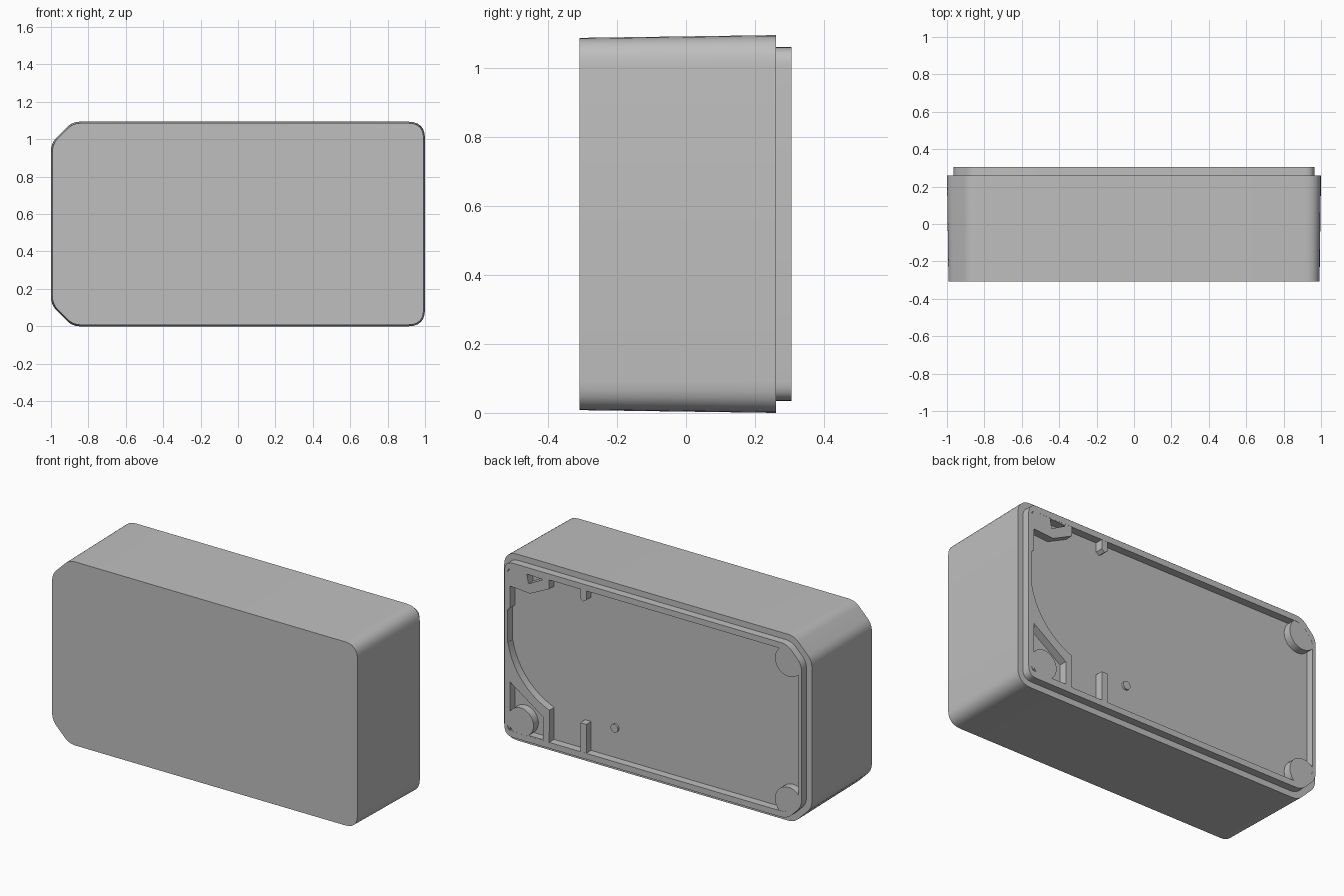
import bpy, bmesh, math
from mathutils import Vector, Matrix

cube = bpy.data.objects.get("Cube")
if cube:
    bpy.data.objects.remove(cube, do_unlink=True)

HEIGHT = 1.094
FRONT, SHOULDER, RIM = -0.308, 0.26, 0.306

grey = bpy.data.materials.new("plain grey plastic")
grey.use_nodes = True
grey.diffuse_color = (0.52, 0.52, 0.52, 1)
grey.node_tree.nodes["Principled BSDF"].inputs["Base Color"].default_value = (0.52, 0.52, 0.52, 1)


def rounded(corners, steps=6):
    """Polygon whose corners (x, z, setback) are rounded off."""
    out = []
    for i, (x, z, t) in enumerate(corners):
        p = Vector((x, z))
        before = Vector(corners[i - 1][:2])
        after = Vector(corners[(i + 1) % len(corners)][:2])
        a = p + (before - p).normalized() * t
        b = p + (after - p).normalized() * t
        for s in range(steps + 1):
            u = s / steps
            out.append(a * (1 - u) ** 2 + p * 2 * u * (1 - u) + b * u * u)
    return out


def outline(ix, iz):
    """Case outline: chamfered at -x, rounded at +x, inset by ix and iz."""
    l, r, lo, hi = -1 + ix, 1 - ix, iz, HEIGHT - iz
    c = 0.115 - 0.586 * (ix + iz) / 2
    t, q = 0.09 - (ix + iz) / 2, 0.04
    return rounded([(l, lo + c, q), (l + c, lo, q), (r, lo, t),
                    (r, hi, t), (l + c, hi, q), (l, hi - c, q)])


def arc(cx, cz, r, start, end, n=24):
    angles = [math.radians(start + (end - start) * i / n) for i in range(n + 1)]
    return [(cx + r * math.cos(a), cz + r * math.sin(a)) for a in angles]


def finish(name, mesh):
    mesh.materials.clear()
    mesh.materials.append(grey)
    bm = bmesh.new()
    bm.from_mesh(mesh)
    bmesh.ops.remove_doubles(bm, verts=bm.verts, dist=1e-5)
    bmesh.ops.recalc_face_normals(bm, faces=bm.faces)
    bm.to_mesh(mesh)
    bm.free()
    obj = bpy.data.objects.new(name, mesh)
    bpy.context.collection.objects.link(obj)
    bpy.ops.object.select_all(action='DESELECT')
    obj.select_set(True)
    bpy.context.view_layer.objects.active = obj
    bpy.ops.object.shade_smooth_by_angle(angle=math.radians(30))
    return obj


def plate(name, loops, y0=SHOULDER - 0.01, y1=RIM - 0.0005):
    """Extrude an x-z profile along y; loops after the first are holes."""
    curve = bpy.data.curves.new(name, 'CURVE')
    curve.dimensions = '2D'
    curve.fill_mode = 'BOTH'
    curve.extrude = (y1 - y0) / 2
    for loop in loops:
        spline = curve.splines.new('POLY')
        spline.points.add(len(loop) - 1)
        for point, (x, z) in zip(spline.points, loop):
            point.co = (x, z, 0, 1)
        spline.use_cyclic_u = True
    helper = bpy.data.objects.new(name + " profile", curve)
    bpy.context.collection.objects.link(helper)
    graph = bpy.context.evaluated_depsgraph_get()
    mesh = bpy.data.meshes.new_from_object(helper.evaluated_get(graph))
    bpy.data.objects.remove(helper, do_unlink=True)
    mesh.transform(Matrix.Translation((0, (y0 + y1) / 2, 0)) @ Matrix.Rotation(math.pi / 2, 4, 'X'))
    return finish(name, mesh)


# Main body with a slight draft towards the front
bm = bmesh.new()
front = [bm.verts.new((x, FRONT, z)) for x, z in outline(0.008, 0.008)]
back = [bm.verts.new((x, SHOULDER, z)) for x, z in outline(0, 0)]
bm.faces.new(front)
bm.faces.new(back)
for i in range(len(front)):
    bm.faces.new((front[i - 1], front[i], back[i], back[i - 1]))
body = bpy.data.meshes.new("case_body")
bm.to_mesh(body)
bm.free()
finish("case_body", body)

# Raised lip around the back
plate("back_lip", [outline(0.035, 0.035), outline(0.055, 0.07)], y1=RIM)

# Round bosses in the chamfered corners, trimmed flat on the outside
for name, z, facing in (("upper_boss", 0.96, 135), ("lower_boss", 0.134, 225)):
    plate(name, [arc(-0.88, z, 0.088, facing + 63, facing + 297)])

# Curved guard in the lower corner, with a pocket and a boss inside it
guard = [(0.675, 0.05)] + arc(0.52, 0.66, 0.43, -69, -10) + [(0.957, 0.585), (0.957, 0.12), (0.92, 0.05)]
pocket = [(0.715, 0.075), (0.715, 0.208), (0.93, 0.357), (0.93, 0.075)]
plate("curved_guard", [guard, pocket])
plate("guard_boss", [arc(0.86, 0.14, 0.083, 0, 350, 35)])

# Upper corner plate with a small triangular pocket
corner = [(0.957, 0.77), (0.93, 0.79), (0.93, 0.92), (0.80, 0.91),
          (0.675, 0.97), (0.675, 1.04), (0.92, 1.04), (0.957, 0.98)]
plate("corner_plate", [corner, [(0.82, 1.02), (0.715, 1.015), (0.81, 0.965)]])

# Locating ribs on the long walls
plate("lower_rib", [[(0.434, 0.05), (0.473, 0.05), (0.473, 0.24), (0.434, 0.24)]])
plate("upper_rib", [[(0.434, 1.04), (0.434, 0.97), (0.454, 0.955), (0.473, 0.97), (0.473, 1.04)]])

# Small round peg on the floor
plate("floor_peg", [arc(0.276, 0.246, 0.024, 0, 345, 23)], y1=SHOULDER + 0.012)
